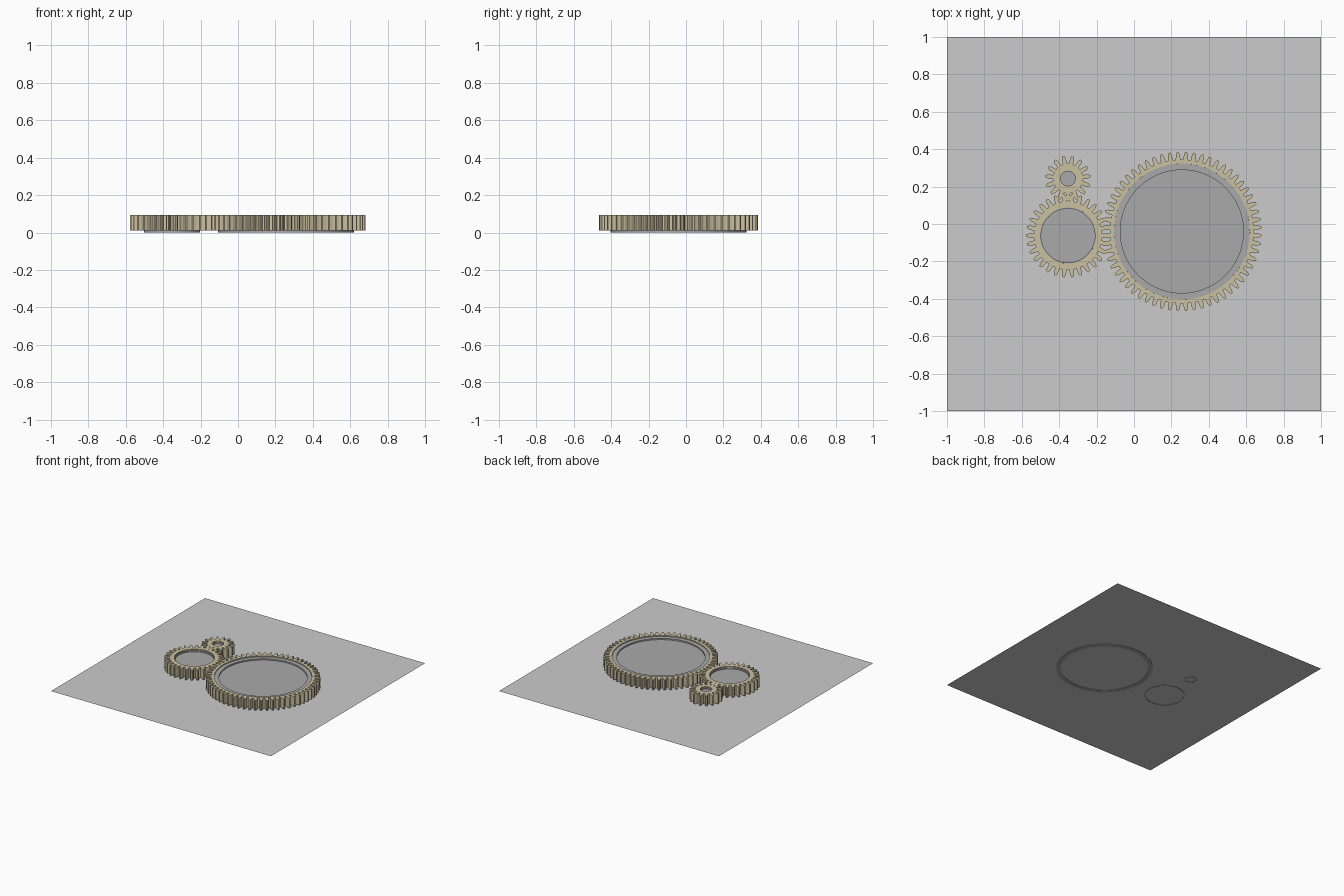
import bpy, bmesh, math

if "Cube" in bpy.data.objects:
    bpy.data.objects.remove(bpy.data.objects["Cube"])


def material(name, rgb):
    m = bpy.data.materials.new(name)
    m.diffuse_color = (*rgb, 1)
    m.use_nodes = True
    m.node_tree.nodes["Principled BSDF"].inputs["Base Color"].default_value = m.diffuse_color
    return m


brass = material("brass", (0.60, 0.53, 0.36))
dark = material("dark_grey", (0.40, 0.40, 0.40))


def finish(bm, name, loc, mat=None):
    bmesh.ops.recalc_face_normals(bm, faces=bm.faces)
    me = bpy.data.meshes.new(name)
    bm.to_mesh(me)
    bm.free()
    ob = bpy.data.objects.new(name, me)
    ob.location = loc
    bpy.context.collection.objects.link(ob)
    if mat:
        me.materials.append(mat)
    return ob


def bridge(bm, loops):
    # quads between consecutive closed loops, and last back to first
    n = len(loops[0])
    for k in range(len(loops)):
        a, b = loops[k], loops[(k + 1) % len(loops)]
        for i in range(n):
            j = (i + 1) % n
            bm.faces.new((a[i], a[j], b[j], b[i]))


def toothed_ring(name, x, y, teeth, inner, pitch, phase, z0=0.01, z1=0.093):
    root, mid, tip = pitch - 0.022, pitch + 0.006, pitch + 0.02
    tooth = [(-0.33, root), (-0.24, mid), (-0.10, tip),
             (0.10, tip), (0.24, mid), (0.33, root)]
    step = 2 * math.pi / teeth
    pts = [((t + f + phase) * step + math.pi / 2, r)
           for t in range(teeth) for f, r in tooth]
    bm = bmesh.new()

    def loop(z, radius=None):
        return [bm.verts.new(((radius or r) * math.cos(a),
                              (radius or r) * math.sin(a), z)) for a, r in pts]
    bridge(bm, [loop(z0), loop(z1), loop(z1, inner), loop(z0, inner)])
    finish(bm, name, (x, y, 0), brass)


def hub(name, x, y, r, rim, top=0.085, web_top=0.074, web_bottom=0.012, seg=96):
    # recessed disc with a raised rim on both sides
    ri = r - rim
    prof = [(ri, web_top), (ri, top), (r, top), (r, 0), (ri, 0), (ri, web_bottom)]
    bm = bmesh.new()
    loops = [[bm.verts.new((q * math.cos(2 * math.pi * i / seg),
                            q * math.sin(2 * math.pi * i / seg), z))
              for i in range(seg)] for q, z in prof]
    for a, b in zip(loops, loops[1:]):
        for i in range(seg):
            j = (i + 1) % seg
            bm.faces.new((a[i], a[j], b[j], b[i]))
    bm.faces.new(loops[0])
    bm.faces.new(loops[-1])
    ob = finish(bm, name, (x, y, 0), dark)
    bpy.context.view_layer.objects.active = ob
    ob.select_set(True)
    bpy.ops.object.shade_smooth_by_angle()
    ob.select_set(False)


# base sheet
bm = bmesh.new()
bmesh.ops.create_grid(bm, x_segments=1, y_segments=1, size=1)
finish(bm, "base_sheet", (0, 0, 0.003))

# name, x, y, teeth, inner radius, pitch radius, tooth phase, hub rim width
gears = [("large", 0.256, -0.04, 60, 0.363, 0.406, 0.5, 0.034),
         ("medium", -0.353, -0.062, 30, 0.150, 0.204, 0.5, 0.006),
         ("small", -0.353, 0.243, 15, 0.043, 0.102, 0.5, 0.004)]
for n, x, y, teeth, inner, pitch, phase, rim in gears:
    toothed_ring(n + "_gear_ring", x, y, teeth, inner, pitch, phase)
    hub(n + "_gear_hub", x, y, inner, rim)
